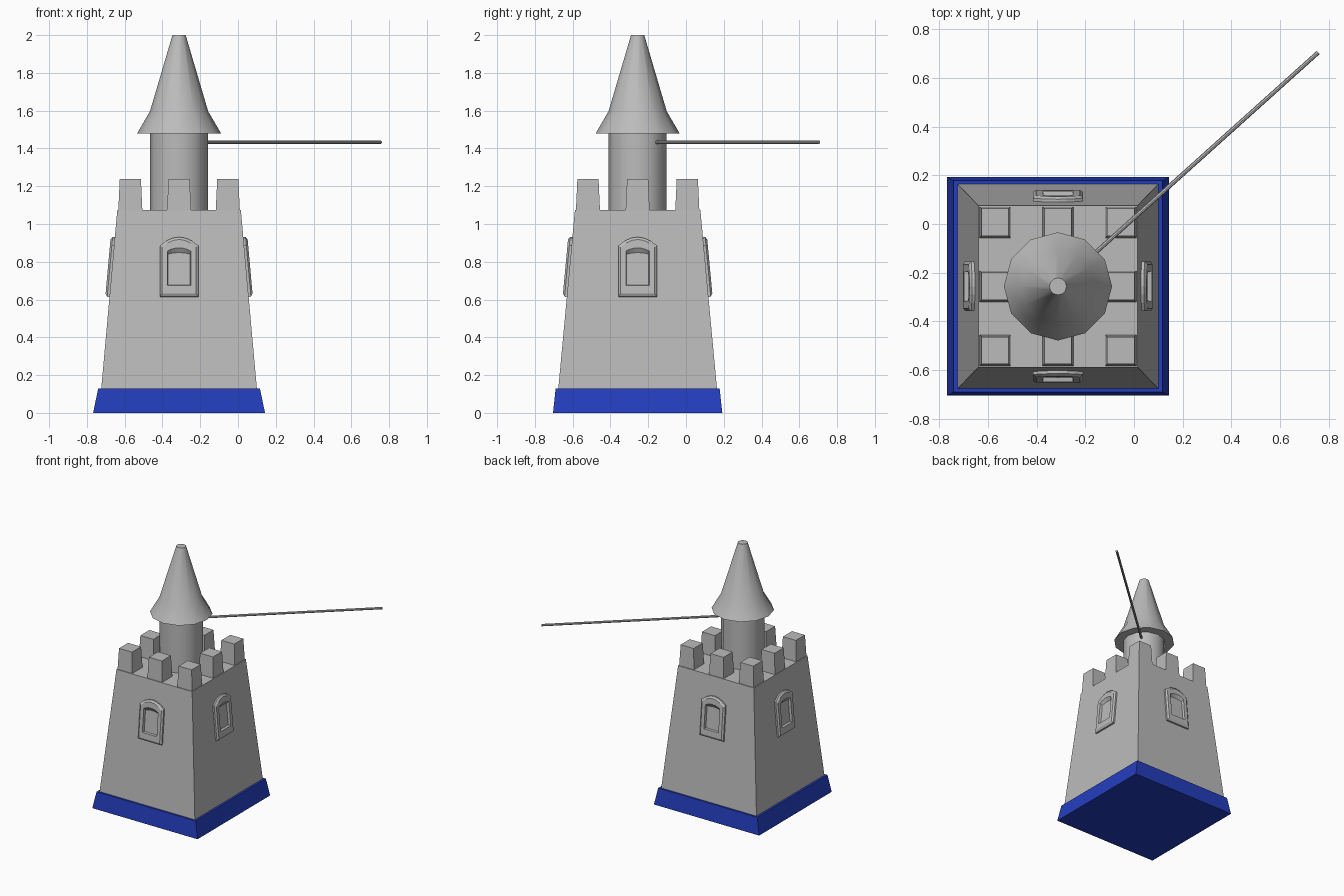
import bpy, bmesh, math
from mathutils import Vector, Matrix

if "Cube" in bpy.data.objects:
    bpy.data.objects.remove(bpy.data.objects["Cube"], do_unlink=True)

CX, CY = -0.312, -0.256           # tower axis
WALL_Z0, WALL_Z1 = 0.13, 1.075    # visible wall span
WALL_LOW, WALL_TOP = (0.412, 0.42), (0.327, 0.332)


def material(name, rgb):
    mat = bpy.data.materials.new(name)
    mat.use_nodes = True
    mat.diffuse_color = (*rgb, 1)
    mat.node_tree.nodes["Principled BSDF"].inputs["Base Color"].default_value = (*rgb, 1)
    return mat


GREY = material("stone grey", (0.5, 0.5, 0.5))
BLUE = material("royal blue", (0.017, 0.048, 0.51))


def finish(name, bm, mat, smooth=False):
    bmesh.ops.recalc_face_normals(bm, faces=bm.faces)
    mesh = bpy.data.meshes.new(name)
    bm.to_mesh(mesh)
    bm.free()
    mesh.materials.append(mat)
    obj = bpy.data.objects.new(name, mesh)
    bpy.context.collection.objects.link(obj)
    if smooth:
        bpy.ops.object.select_all(action='DESELECT')
        obj.select_set(True)
        bpy.context.view_layer.objects.active = obj
        bpy.ops.object.shade_smooth_by_angle(angle=math.radians(40))
    return obj


def loft(name, rings, mat, smooth=False):
    """Join equal-length rings of points and close both ends."""
    bm = bmesh.new()
    loops = [[bm.verts.new(p) for p in ring] for ring in rings]
    n = len(loops[0])
    for a, b in zip(loops, loops[1:]):
        for i in range(n):
            j = (i + 1) % n
            bm.faces.new((a[i], a[j], b[j], b[i]))
    bm.faces.new(loops[0])
    bm.faces.new(loops[-1])
    return finish(name, bm, mat, smooth)


def rect(x, y, z, hx, hy):
    return [(x + sx * hx, y + sy * hy, z)
            for sx, sy in ((-1, -1), (1, -1), (1, 1), (-1, 1))]


def circle(r, z, sides=12):
    return [(CX + r * math.cos(math.tau * i / sides),
             CY + r * math.sin(math.tau * i / sides), z) for i in range(sides)]


# Base and tapered wall
loft("base", [rect(CX, CY, 0, 0.455, 0.448),
              rect(CX, CY, WALL_Z0, 0.428, 0.434)], BLUE)
loft("tower_wall", [rect(CX, CY, WALL_Z0 - 0.002, *WALL_LOW),
                    rect(CX, CY, WALL_Z1, *WALL_TOP)], GREY)

# Battlements around the rim
for ix in (-1, 0, 1):
    for iy in (-1, 0, 1):
        if ix or iy:
            x, y = CX + ix * 0.258, CY + iy * 0.263
            loft("battlement", [rect(x, y, WALL_Z1 - 0.01, 0.064, 0.064),
                                rect(x, y, 1.237, 0.056, 0.056)], GREY)

# Round turret and flared roof
loft("turret", [circle(0.154, WALL_Z1 - 0.01), circle(0.154, 1.49)], GREY, True)
loft("turret_roof", [circle(0.222, 1.48), circle(0.154, 1.597),
                     circle(0.035, 2.0)], GREY, True)

# Thin horizontal pole
start, end = Vector((-0.25, -0.2, 1.433)), Vector((0.756, 0.704, 1.433))
axis = end - start
bm = bmesh.new()
bmesh.ops.create_cone(bm, cap_ends=True, segments=8, radius1=0.009, radius2=0.009,
                      depth=axis.length,
                      matrix=Matrix.Translation((start + end) / 2)
                      @ axis.to_track_quat('Z', 'Y').to_matrix().to_4x4())
finish("pole", bm, GREY, True)


def arch(hw, bottom, spring, top, steps=6):
    """Outline of an arched opening as (across, height) pairs."""
    pts = [(-hw, bottom), (hw, bottom)]
    for i in range(steps + 1):
        t = 1 - 2 * i / steps
        pts.append((hw * t, spring + (top - spring) * (1 - t * t)))
    return pts


# Arched window on each wall: bevelled rim around a recessed panel
RIM = [(arch(0.102, 0.614, 0.885, 0.93), -0.01),
       (arch(0.102, 0.614, 0.885, 0.93), 0.012),
       (arch(0.09, 0.63, 0.875, 0.916), 0.022),
       (arch(0.062, 0.673, 0.855, 0.872), 0.022),
       (arch(0.058, 0.677, 0.84, 0.848), 0.004)]

for side, name in enumerate(("front", "left", "back", "right")):
    k = 1 - side % 2
    slope = (WALL_LOW[k] - WALL_TOP[k]) / (WALL_Z1 - WALL_Z0)
    normal = Vector((0, -1, slope)).normalized()
    turn = Matrix.Translation((CX, CY, 0)) @ Matrix.Rotation(side * math.pi / 2, 4, 'Z')
    rings = [[turn @ (Vector((u, -(WALL_LOW[k] - slope * (z - WALL_Z0)), z)) + normal * d)
              for u, z in outline] for outline, d in RIM]
    loft(name + "_window", rings, GREY)
